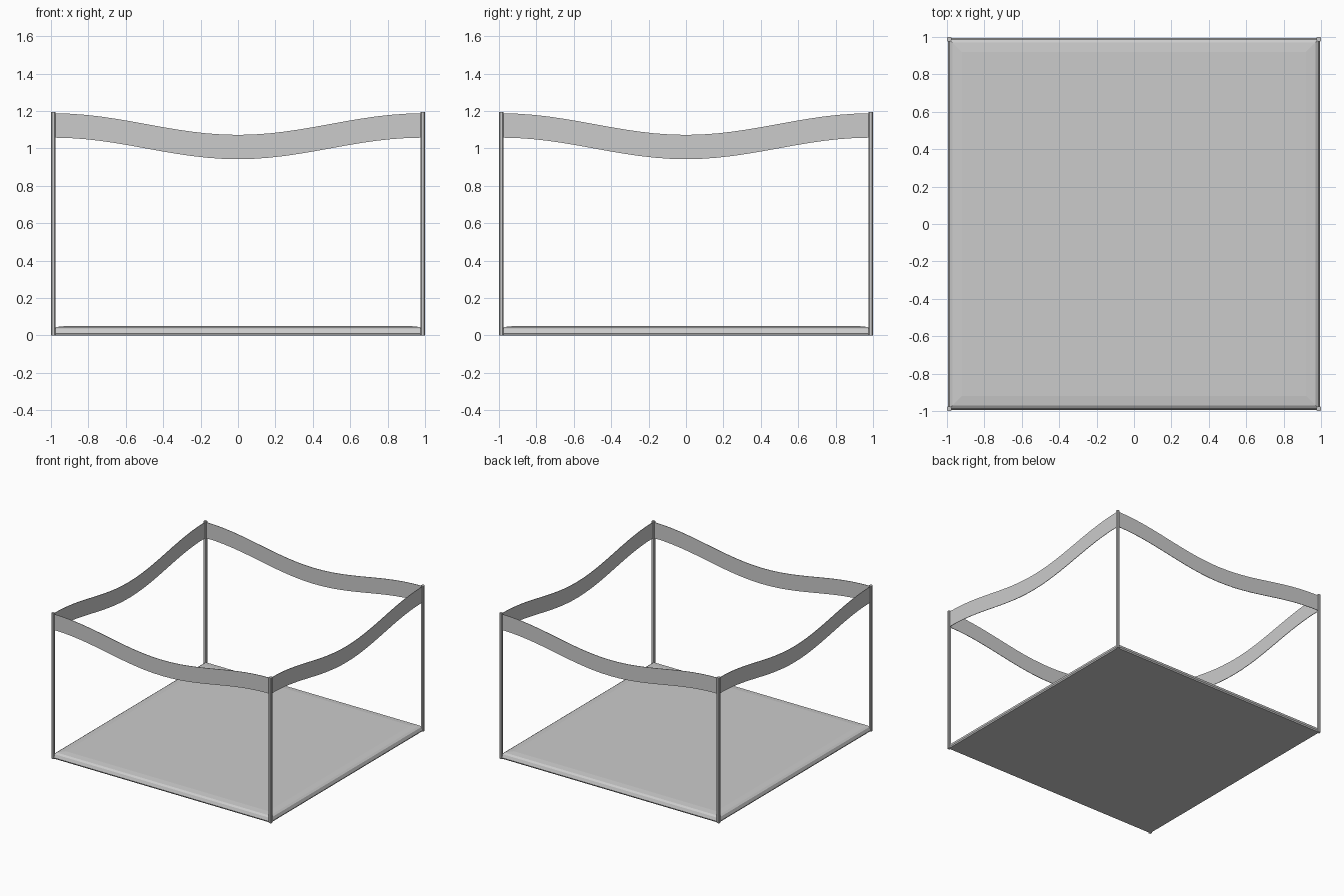
import bpy, bmesh, math
from mathutils import Matrix

if "Cube" in bpy.data.objects:
    bpy.data.objects.remove(bpy.data.objects["Cube"])


def finish(name, bm):
    bmesh.ops.recalc_face_normals(bm, faces=bm.faces)
    mesh = bpy.data.meshes.new(name)
    bm.to_mesh(mesh)
    bm.free()
    ob = bpy.data.objects.new(name, mesh)
    bpy.context.collection.objects.link(ob)
    return ob


# Floor pad: stacked square outlines with a softened upper edge
bm = bmesh.new()
rings = []
for half, z in [(0.99, 0), (0.995, 0.01), (0.985, 0.035), (0.97, 0.045), (0.92, 0.05)]:
    rings.append([bm.verts.new((sx * half, sy * half, z))
                  for sx, sy in [(-1, -1), (1, -1), (1, 1), (-1, 1)]])
for low, high in zip(rings, rings[1:]):
    for i in range(4):
        j = (i + 1) % 4
        bm.faces.new((low[i], low[j], high[j], high[i]))
bm.faces.new(rings[0][::-1])
bm.faces.new(rings[-1])
finish("floor_pad", bm)

# Four slim corner posts
for n, (sx, sy) in enumerate([(-1, -1), (1, -1), (1, 1), (-1, 1)]):
    bm = bmesh.new()
    bmesh.ops.create_cube(bm, size=1)
    bmesh.ops.transform(bm, verts=bm.verts, matrix=
                        Matrix.Translation((sx * 0.988, sy * 0.988, 0.5975))
                        @ Matrix.Diagonal((0.023, 0.023, 1.195, 1)))
    bmesh.ops.bevel(bm, geom=[e for e in bm.edges if abs(e.verts[0].co.z - e.verts[1].co.z) > 1],
                    offset=0.004, segments=1, affect='EDGES')
    finish(f"corner_post_{n + 1}", bm)

# Sagging fabric bands between the posts
STEPS = 24
for n, side in enumerate(["front", "right", "back", "left"]):
    bm = bmesh.new()
    pairs = []
    for i in range(STEPS + 1):
        t = 2 * i / STEPS - 1
        z = 0.942 + 0.115 * (1 - math.cos(math.pi * t)) / 2
        pairs.append([bm.verts.new((t * 0.982, -0.988, z + h)) for h in (0, 0.13)])
    for a, b in zip(pairs, pairs[1:]):
        bm.faces.new((a[0], b[0], b[1], a[1]))
    bmesh.ops.rotate(bm, verts=bm.verts, matrix=Matrix.Rotation(n * math.pi / 2, 3, 'Z'))
    band = finish(f"{side}_band", bm)
    solid = band.modifiers.new("thickness", 'SOLIDIFY')
    solid.thickness = 0.004
    solid.offset = 0
